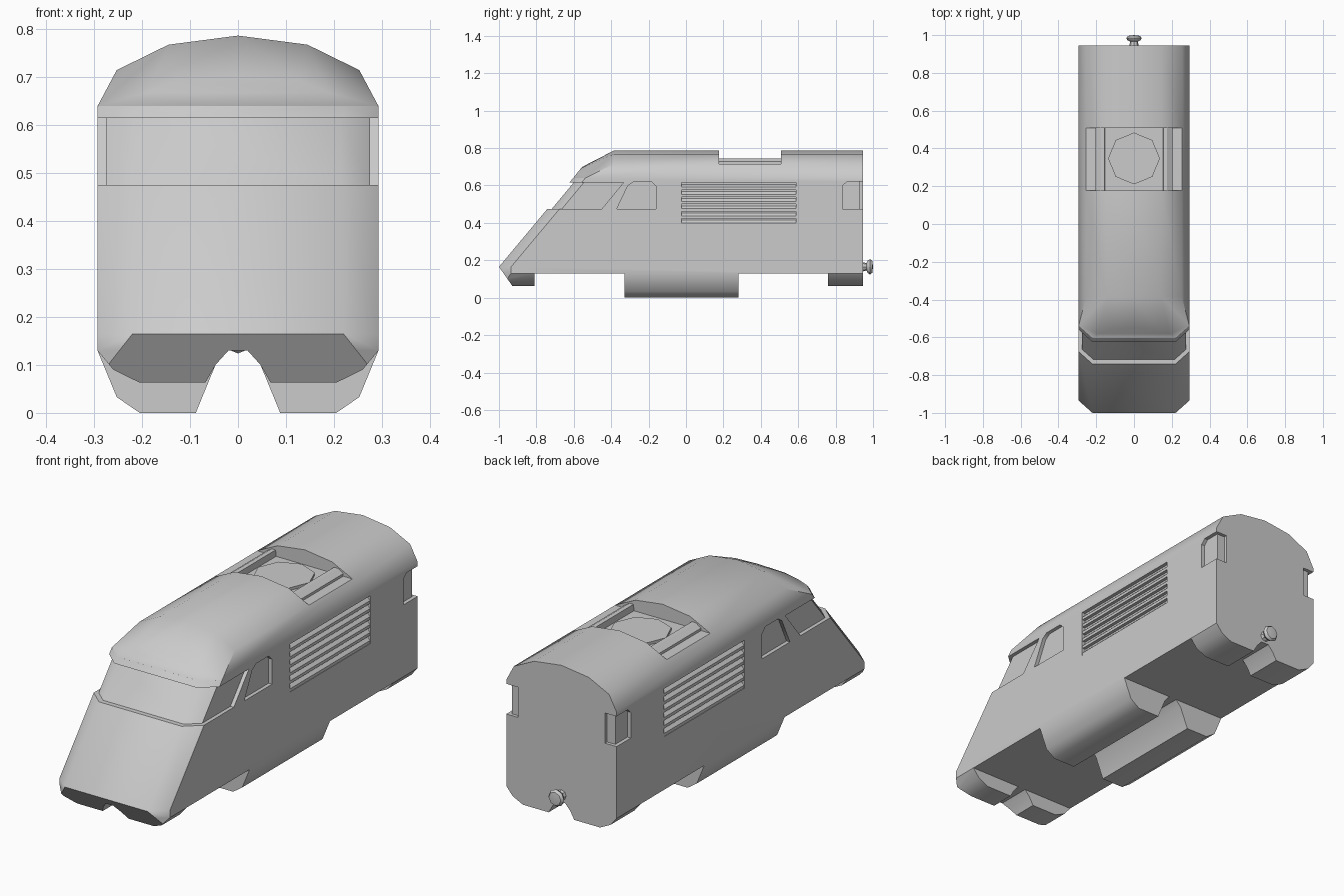
import bpy, bmesh, math
from mathutils import Vector

if "Cube" in bpy.data.objects:
    bpy.data.objects.remove(bpy.data.objects["Cube"])


def finish(name, bm):
    bmesh.ops.recalc_face_normals(bm, faces=bm.faces[:])
    me = bpy.data.meshes.new(name)
    bm.to_mesh(me)
    bm.free()
    ob = bpy.data.objects.new(name, me)
    bpy.context.collection.objects.link(ob)
    return ob


def prism(name, pts, a, b, axis, planes=()):
    """Extrude a 2D profile along x (pts = y,z) or y (pts = x,z), then trim by planes."""
    bm = bmesh.new()
    place = (lambda p, t: (t, p[0], p[1])) if axis == 'x' else (lambda p, t: (p[0], t, p[1]))
    va = [bm.verts.new(place(p, a)) for p in pts]
    vb = [bm.verts.new(place(p, b)) for p in pts]
    bm.faces.new(va)
    bm.faces.new(vb[::-1])
    for i in range(len(pts)):
        j = (i + 1) % len(pts)
        bm.faces.new((va[i], vb[i], vb[j], va[j]))
    for co, no in planes:
        r = bmesh.ops.bisect_plane(bm, geom=bm.verts[:] + bm.edges[:] + bm.faces[:], dist=1e-5,
                                   plane_co=co, plane_no=no, clear_outer=True)
        edges = [e for e in r['geom_cut'] if isinstance(e, bmesh.types.BMEdge) and e.is_boundary]
        if edges:
            bmesh.ops.edgeloop_fill(bm, edges=edges)
    return finish(name, bm)


def boolean(ob, other, op, remove=True):
    m = ob.modifiers.new('bool', 'BOOLEAN')
    m.operation, m.object, m.solver = op, other, 'EXACT'
    dg = bpy.context.evaluated_depsgraph_get()
    dg.update()
    me = bpy.data.meshes.new_from_object(ob.evaluated_get(dg))
    ob.modifiers.clear()
    ob.data = me
    if remove:
        bpy.data.objects.remove(other)


def rect(u0, u1, v0, v1):
    return [(u0, v0), (u1, v0), (u1, v1), (u0, v1)]


def nose_planes(inset):
    """Raked front, its corner chamfers and the tucked-under lower lip."""
    out = []
    rake = Vector((0, 0.38, 0.455))
    tip = Vector((0, -1, 0.165))
    corner = Vector((0.22, -1, 0.165))

    def add(co, d1, d2):
        n = d1.cross(d2).normalized()
        if n.y > 0:
            n = -n
        out.append((co - n * inset, n))
    add(tip, Vector((1, 0, 0)), rake)
    add(tip, Vector((1, 0, 0)), Vector((0, 0.07, -0.1)))
    for s in (-1, 1):
        edge = Vector((0.073 * s, 0.065, 0))
        co = Vector((corner.x * s, corner.y, corner.z))
        add(co, edge, rake)
        add(co, edge, Vector((0, 0, 1)))
    return out


W, REAR = 0.293, 0.945

# Main hull with raked nose
body = prism('locomotive_body', rect(-W, W, 0.13, 0.64), -1.01, REAR, 'y', nose_planes(0))

# Arched roof with sloping hood over the cab
bm = bmesh.new()
arch = [(0, 0.787), (0.145, 0.768), (0.253, 0.715), (W, 0.64)]
hood = [(0, -0.554, 0.70), (0.13, -0.561, 0.692), (0.19, -0.581, 0.668),
        (0.22, -0.603, 0.64), (W, -0.538, 0.64)]
for p in [(x, y, z) for y in (-0.385, REAR) for x, z in arch] + hood:
    for s in ((1, -1) if p[0] else (1,)):
        bm.verts.new((p[0] * s, p[1], p[2]))
bmesh.ops.convex_hull(bm, input=bm.verts[:])
bmesh.ops.dissolve_limit(bm, angle_limit=0.01, verts=bm.verts[:], edges=bm.edges[:])
boolean(body, finish('roof', bm), 'UNION')

# Underbody: end skirts and central tanks, one pair each
skirt = [(W, 0.13), (0.26, 0.09), (0.205, 0.063), (0.068, 0.063), (0.047, 0.1), (0.02, 0.13)]
tank = [(W, 0.13), (0.253, 0.033), (0.205, 0), (0.088, 0), (0.047, 0.1), (0.02, 0.13)]
for prof, y0, y1 in ((skirt, -1.01, -0.81), (tank, -0.33, 0.28), (skirt, 0.76, REAR)):
    for s in (-1, 1):
        part = prism('skirt', [(x * s, z) for x, z in prof], y0, y1, 'y',
                     nose_planes(0) if y0 < -1 else ())
        boolean(body, part, 'UNION')

# Recesses: windscreen band, side windows, rear corner windows, grilles
core = prism('recess_core', rect(-0.275, 0.275, 0.2, 0.64), -1.01, 0.929, 'y', nose_planes(0.018))
band = [(-1.2, 0.475), (-0.45, 0.475), (-0.335, 0.615), (-1.2, 0.615)]
side = [(-0.37, 0.475), (-0.16, 0.475), (-0.16, 0.595), (-0.185, 0.62), (-0.28, 0.62), (-0.31, 0.6)]
rear = [(0.837, 0.475), (1.1, 0.475), (1.1, 0.62), (0.86, 0.62), (0.837, 0.598)]
grille = rect(-0.025, 0.587, 0.385, 0.615)
cutters = [(band, -0.4, 0.4), (side, -0.4, 0.4), (grille, -0.4, 0.4),
           (rear, 0.232, 0.4), (rear, -0.4, -0.232)]
for poly, a, b in cutters:
    c = prism('recess', poly, a, b, 'x')
    boolean(c, core, 'DIFFERENCE', remove=False)
    boolean(body, c, 'DIFFERENCE')
bpy.data.objects.remove(core)

# Roof well for the fan
boolean(body, prism('well', rect(0.177, 0.507, 0.715, 0.9), -0.256, 0.256, 'x'), 'DIFFERENCE')

smooth = [body]

# Grille slats and roof rails, mirrored
pitch = 0.23 / 6
for s, tag in ((1, 'right'), (-1, 'left')):
    for i in range(6):
        z = 0.385 + i * pitch
        prof = [(0.272, z), (0.291, z), (0.291, z + 0.014), (0.272, z + pitch - 0.006)]
        prism('grille_slat_' + tag, [(x * s, q) for x, q in prof], -0.025, 0.587, 'y')
    rail = [(0.152, 0.71), (0.155, 0.745), (0.176, 0.745), (0.204, 0.727), (0.204, 0.71)]
    prism('roof_rail_' + tag, [(x * s, q) for x, q in rail], 0.177, 0.507, 'y')

# Octagonal fan cover
bm = bmesh.new()
bmesh.ops.create_cone(bm, cap_ends=True, segments=8, radius1=0.137, radius2=0.137, depth=0.02)
bmesh.ops.translate(bm, verts=bm.verts[:], vec=(0, 0.347, 0.718))
finish('fan_cover', bm)

# Rear coupling knob, revolved about y
bm = bmesh.new()
prof = [(0, 0.94), (0.026, 0.94), (0.02, 0.965), (0.034, 0.972), (0.041, 0.984), (0.032, 0.996), (0, 1.0)]
vs = [bm.verts.new((r, y, 0.165)) for r, y in prof]
es = [bm.edges.new((vs[i], vs[i + 1])) for i in range(len(vs) - 1)]
bmesh.ops.spin(bm, geom=vs + es, cent=(0, 0, 0.165), axis=(0, 1, 0), angle=math.tau, steps=8)
bmesh.ops.remove_doubles(bm, verts=bm.verts[:], dist=1e-4)
smooth.append(finish('rear_coupling', bm))

for ob in smooth:
    bpy.ops.object.select_all(action='DESELECT')
    ob.select_set(True)
    bpy.context.view_layer.objects.active = ob
    bpy.ops.object.shade_smooth_by_angle(angle=math.radians(38))
